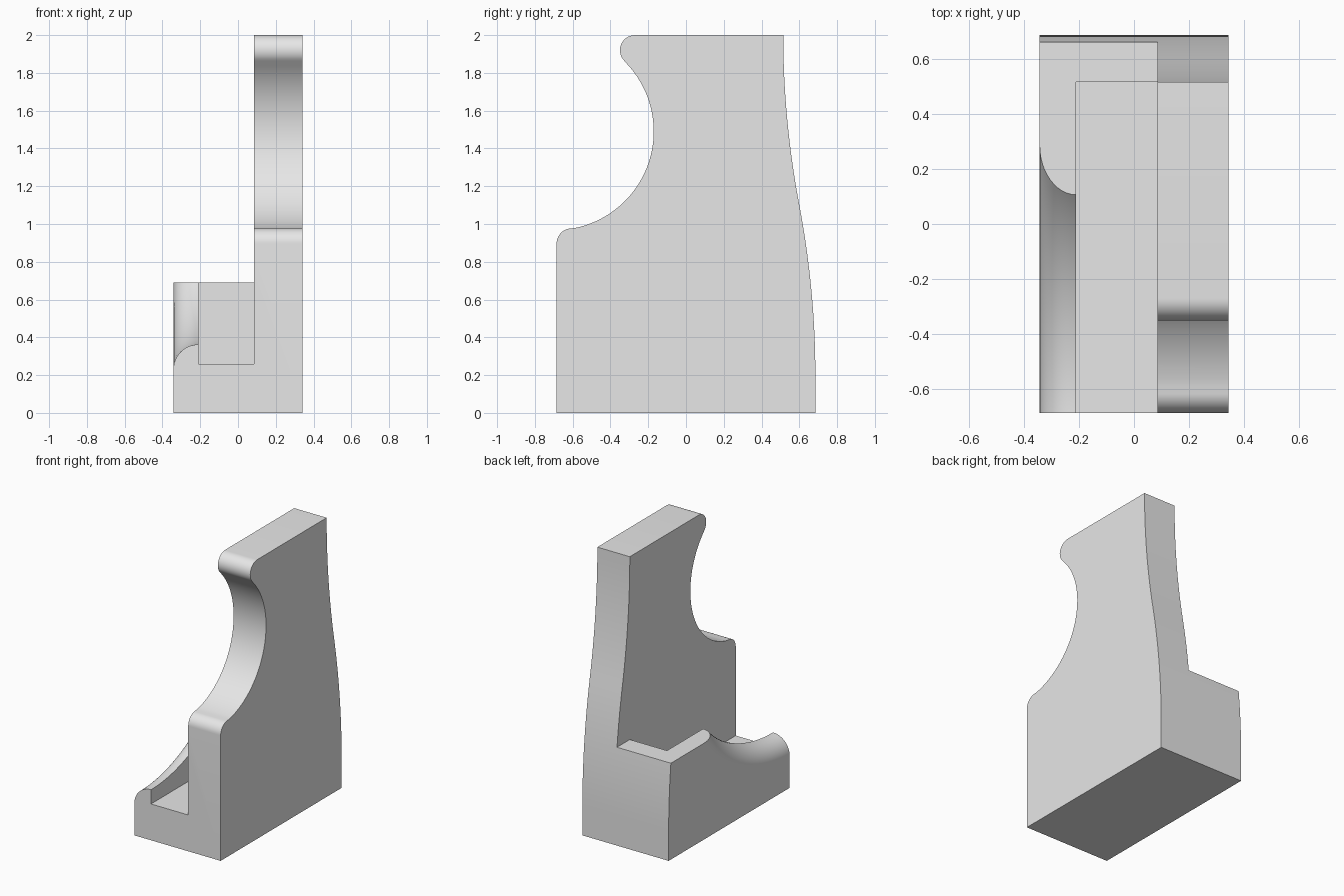
import bpy, bmesh
from math import sin, cos, pi, radians, atan2
from mathutils import Vector

cube = bpy.data.objects.get("Cube")
if cube:
    bpy.data.objects.remove(cube, do_unlink=True)

grey = bpy.data.materials.new("plain grey")
grey.use_nodes = True
grey.diffuse_color = (0.8, 0.8, 0.8, 1)
grey.node_tree.nodes["Principled BSDF"].inputs["Base Color"].default_value = (0.8, 0.8, 0.8, 1)


def loft(name, rings):
    """Solid skinned through rings of points, closed with end caps."""
    bm = bmesh.new()
    loops = [[bm.verts.new(p) for p in ring] for ring in rings]
    n = len(loops[0])
    for a, b in zip(loops, loops[1:]):
        for i in range(n):
            j = (i + 1) % n
            bm.faces.new((a[i], a[j], b[j], b[i]))
    bm.faces.new(loops[0])
    bm.faces.new(loops[-1])
    bmesh.ops.recalc_face_normals(bm, faces=bm.faces)
    mesh = bpy.data.meshes.new(name)
    bm.to_mesh(mesh)
    bm.free()
    obj = bpy.data.objects.new(name, mesh)
    bpy.context.collection.objects.link(obj)
    mesh.materials.append(grey)
    return obj


def box(name, x0, x1, y0, y1, z0, z1):
    return loft(name, [[(x, y0, z0), (x, y1, z0), (x, y1, z1), (x, y0, z1)] for x in (x0, x1)])


def arc(center, r, start, end, steps):
    cy, cz = center
    angles = [start + (end - start) * i / steps for i in range(steps + 1)]
    return [(cy + r * cos(a), cz + r * sin(a)) for a in angles]


def carve(target, cutter):
    cutter.hide_render = True
    mod = target.modifiers.new("carve", 'BOOLEAN')
    mod.operation = 'DIFFERENCE'
    mod.solver = 'EXACT'
    mod.object = cutter
    bpy.context.view_layer.objects.active = target
    bpy.ops.object.modifier_apply(modifier=mod.name)
    bpy.data.objects.remove(cutter, do_unlink=True)


LEFT, RIGHT = 0.342, -0.342
WALL, INNER = 0.085, -0.21      # tall panel face, low arm inner face
HALF, LOW = 0.685, 0.69
BACK_TOP = 0.515

# Side profile: rounded front corner, round bite, rounded nose, S-curved back
bite, nose, corner = (-0.693, 1.49), (-0.27, 1.92), (-0.605, 0.897)
to_nose = atan2(nose[1] - bite[1], nose[0] - bite[0])
to_corner = atan2(corner[1] - bite[1], corner[0] - bite[0])
profile = [(-HALF, 0)]
profile += arc(corner, 0.08, pi, to_corner + pi, 10)
profile += arc(bite, 0.522, to_corner, to_nose, 40)[1:-1]
profile += arc(nose, 0.08, to_nose + pi, pi / 2, 14)
steps = 32
for i in range(steps + 1):
    t = i / steps
    s = 2 * t * t if t < 0.5 else 1 - 2 * (1 - t) ** 2
    profile.append((BACK_TOP + (HALF - BACK_TOP) * s, 2 - 1.8 * t))
profile.append((HALF, 0))
body = loft("side_panel_and_tray", [[(x, y, z) for y, z in profile] for x in (RIGHT, LEFT)])

# Clear the space above the tray, then hollow the tray
carve(body, box("upper_cutter", -1, WALL, -1, 1, LOW, 3))
carve(body, box("tray_cutter", INNER, WALL, -1, BACK_TOP, 0.26, 1))

# Scoop in the low arm: rounded section swept round a sideways axis
round_r, outer_r, axis_z = INNER - RIGHT, 1.25, 1.48
section = [(-0.4, 0.5), (-0.4, outer_r)]
section += [(INNER - round_r * cos(a), outer_r - round_r * sin(a))
            for a in (pi / 2 * i / 12 for i in range(13))]
section += [(-0.15, outer_r - round_r), (-0.15, 0.5)]
rings = []
for i in range(46):
    a = radians(-15 + 2 * i)
    rings.append([(x, -HALF + r * sin(a), axis_z - r * cos(a)) for x, r in section])
carve(body, loft("scoop_cutter", rings))

# Smooth curves, crisp edges
bpy.ops.object.select_all(action='DESELECT')
body.select_set(True)
bpy.context.view_layer.objects.active = body
bpy.ops.object.shade_smooth_by_angle(angle=radians(30))
